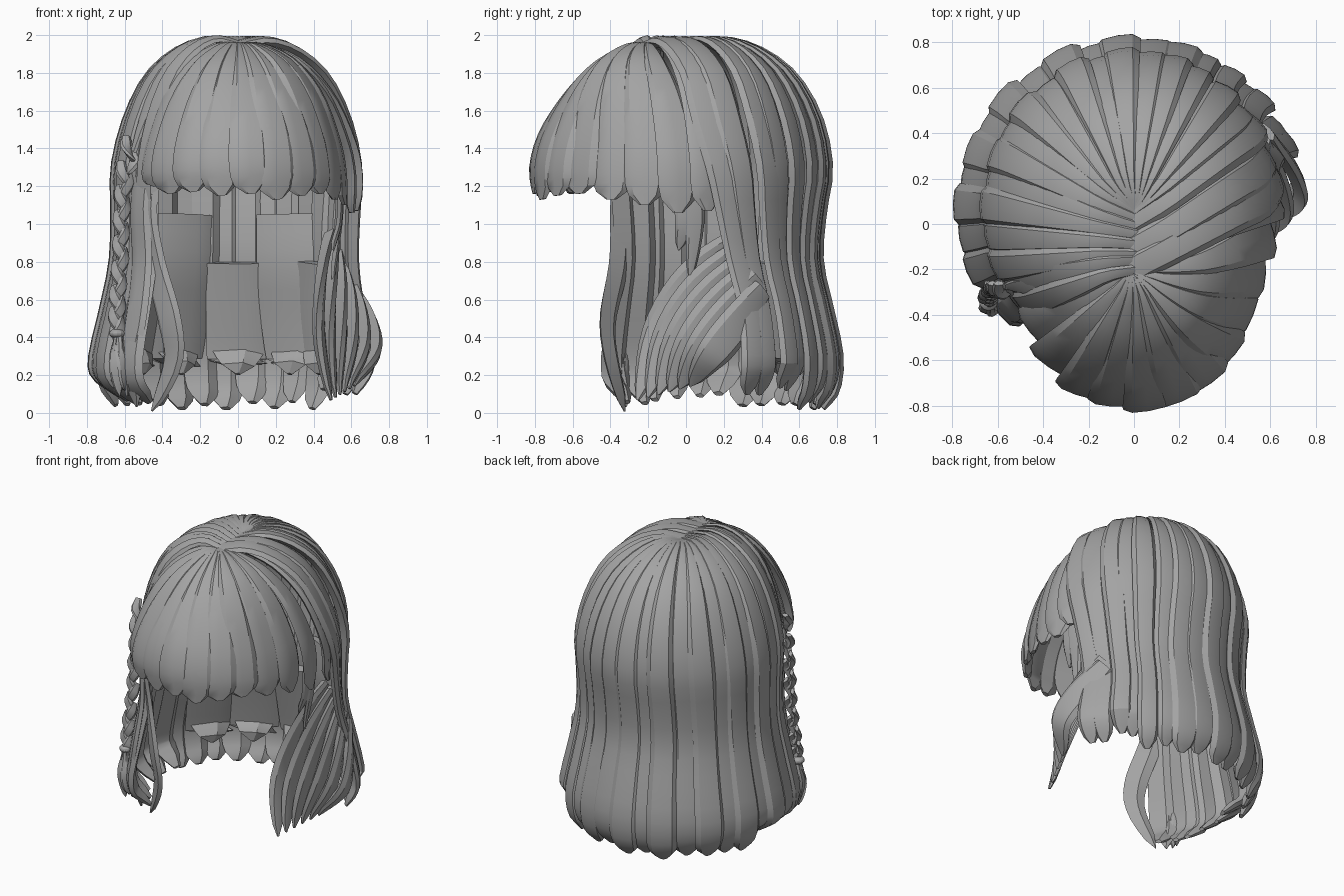
import bpy, bmesh, math, random
from mathutils import Vector as V

if "Cube" in bpy.data.objects:
    bpy.data.objects.remove(bpy.data.objects["Cube"])

random.seed(4)
hair = bpy.data.materials.new("grey hair")
hair.diffuse_color = (0.37, 0.37, 0.37, 1)
hair.use_nodes = True
hair.node_tree.nodes["Principled BSDF"].inputs["Base Color"].default_value = hair.diffuse_color

# Ridged, slightly shingled lock cross-section: (sideways, outward)
SECTION = [(-1, -0.75), (-0.7, -0.2), (0.0, 0.0), (0.65, 0.0), (1, -0.35), (0.3, -1)]


def smooth_path(pts, n):
    """Catmull-Rom samples through the points."""
    p = [V(q) for q in pts]
    p = [2 * p[0] - p[1]] + p + [2 * p[-1] - p[-2]]
    out = []
    for k in range(n):
        u = k / (n - 1) * (len(p) - 3)
        i = min(int(u), len(p) - 4)
        t = u - i
        a, b, c, d = p[i:i + 4]
        out.append(0.5 * (2 * b + (c - a) * t + (2 * a - 5 * b + 4 * c - d) * t * t
                          + (3 * b - a - 3 * c + d) * t ** 3))
    return out


def finish(name, bm):
    bmesh.ops.recalc_face_normals(bm, faces=bm.faces)
    me = bpy.data.meshes.new(name)
    bm.to_mesh(me)
    bm.free()
    me.materials.append(hair)
    ob = bpy.data.objects.new(name, me)
    bpy.context.collection.objects.link(ob)
    bpy.ops.object.select_all(action='DESELECT')
    ob.select_set(True)
    bpy.context.view_layer.objects.active = ob
    bpy.ops.object.shade_smooth_by_angle(angle=math.radians(28))


def lock(bm, pts, width, thick=0.05, n=22, axis=(0, 0)):
    """Sweep the lock section along a path; width(t, point) is the half width."""
    path = smooth_path(pts, n)
    rings = []
    for k, p in enumerate(path):
        t = k / (n - 1)
        tan = (path[min(k + 1, n - 1)] - path[max(k - 1, 0)]).normalized()
        out = p - V((axis[0], axis[1], min(p.z, 1.2)))
        out = (out - tan * out.dot(tan)).normalized()
        side = tan.cross(out)
        w = width(t, p)
        th = min(thick, 0.012 + w * 0.6)
        rings.append([bm.verts.new(p + side * (s * w) + out * (o * th)) for s, o in SECTION])
    m = len(SECTION)
    for a, b in zip(rings, rings[1:]):
        for j in range(m):
            bm.faces.new((a[j], a[(j + 1) % m], b[(j + 1) % m], b[j]))
    bm.faces.new(rings[0])
    bm.faces.new(rings[-1])


def blunt(t, start=0.88, tip=0.3):
    """Rounded end."""
    if t < start:
        return 1.0
    return tip + (1 - tip) * math.sqrt(max(0, 1 - ((t - start) / (1 - start)) ** 2))


def spindle(tip=0.08, power=0.6):
    return lambda t: tip + (1 - tip) * max(0, math.sin(math.pi * (0.18 + 0.82 * t))) ** power


# Outer shape of the long hair: height, side radius, back radius
HULL = [(1.965, -.015, 0), (1.995, .15, .15), (1.94, .32, .35), (1.8, .48, .54),
        (1.57, .595, .675), (1.3, .66, .73), (1.05, .66, .695), (.8, .67, .68),
        (.55, .72, .735), (.3, .775, .785)]


def hull_path(deg, tip, scale=1.0, first=0):
    """Path down the hull at one azimuth, starting on the centre parting."""
    origin = .05
    if deg < 35:
        origin -= .25 * (35 - deg) / 27
    elif deg > 150:
        origin -= .25 * (deg - 150) / 72
    end = .62 if deg > 165 else .69
    pts = []
    for z, rx, ry in HULL[first:] + [(tip + .1, .755, .765), (tip, end, end)]:
        # right-hand locks drift backwards on the way down
        drift = 16 * max(0, 1 - (deg - 8) / 60) * max(0, min(1, (1.5 - z) / .9))
        a = math.radians(deg + drift)
        h = min(1, rx / .655)
        if math.sin(a) < 0:
            ry *= 0.86
        if math.cos(a) < 0:
            rx *= 1.035
        pts.append((scale * rx * math.cos(a),
                    origin * (1 - h) + .05 * h + scale * ry * math.sin(a), z))
    return pts


# Long locks around the sides and back, each wide enough to meet its neighbours
bm = bmesh.new()
COUNT, N = 21, 28
step = (222 - 8) / (COUNT - 1)
for i in range(COUNT):
    deg = 8 + step * (i + random.uniform(-.2, .2) * (0 < i < COUNT - 1))
    tip = random.uniform(.01, .06) + (.08 if deg < 40 else .04 if 160 < deg < 205 else 0)
    size = random.uniform(.985, 1.005) - .022 * (i % 2)
    left = smooth_path(hull_path(deg - step / 2, tip, size), N)
    right = smooth_path(hull_path(deg + step / 2, tip, size), N)
    half = [max(.02, .68 * (a - b).length) for a, b in zip(left, right)]
    lock(bm, hull_path(deg, tip, size),
         lambda t, p: half[round(t * (N - 1))] * blunt(t), .06, N)
finish("long_hair", bm)

# Wide tapering inner locks at the nape
bm = bmesh.new()
for deg, first in ((38, 7), (62, 6), (90, 7), (118, 6), (142, 7)):
    lock(bm, hull_path(deg, .2, .9, first),
         lambda t, p: .17 * blunt(t, .35, .08), .06, n=14)
finish("nape_hair", bm)

# Fringe fanning from the front of the parting, ending in these tips
TIPS = [(-.45, -.47, 1.2), (-.37, -.62, 1.16), (-.25, -.74, 1.17), (-.1, -.79, 1.15),
        (.06, -.81, 1.16), (.2, -.77, 1.13), (.33, -.69, 1.15), (.43, -.57, 1.16),
        (.51, -.4, 1.13), (.565, -.22, 1.1), (.6, -.04, 1.06), (.62, .12, 1.07)]
FRONT = [(0, 1.96), (.17, 1.95), (.48, 1.84), (.72, 1.69), (.93, 1.5), (1.02, 1.32)]
SIDE = [(0, 1.965), (.25, 1.955), (.55, 1.87), (.8, 1.69), (.96, 1.45), (1.02, 1.27)]
bm = bmesh.new()
for k, (x, y, tz) in enumerate(TIPS):
    d = V((x, y + .2, 0))
    s = abs(d.x) / d.length
    sweep = .05 * s if .4 < x < .61 else 0
    pts = []
    for (hf, zf), (hs, zs) in zip(FRONT, SIDE):
        h, z = hf + (hs - hf) * s, zf + (zs - zf) * s
        pts.append((d.x * h, -.2 + d.y * h - sweep * math.sin(math.pi * min(h, 1)), z))
    pts.append((x + .015, y, tz))
    reach = d.length
    half = random.uniform(.105, .12)
    lock(bm, pts, lambda t, p: max(.02, half * min(1, math.hypot(p.x, p.y + .2) / reach))
         * blunt(t, .85, .25), n=20, axis=(0, -.15))
finish("fringe", bm)

# Curls sweeping forward on the right, rooted under the long hair
bm = bmesh.new()
for i in range(6):
    f = i / 5
    lock(bm, [(.5 + .1 * f, .3 + .12 * f, .92 - .27 * f),
              (.47 + .25 * f, .04 + .22 * f, .71 - .26 * f),
              (.46 + .29 * f, -.16 + .29 * f, .42 - .13 * f),
              (.5 + .12 * f, -.26 + .28 * f, .07 + .07 * f)],
         lambda t, p: .1 * spindle()(t), .06, n=16)
# Small locks in front of the ear
for y, z in ((-.02, .86), (.04, .7)):
    lock(bm, [(.56, y, 1.2), (.55, y + .01, 1.0), (.51, y - .02, z)],
         lambda t, p: .05 * spindle()(t), .03, n=9)
finish("right_curls", bm)

# Loose locks framing the left of the face
bm = bmesh.new()
for pts, w in (
        ([(-.44, -.36, 1.42), (-.5, -.36, 1.1), (-.46, -.37, .8), (-.38, -.43, .5),
          (-.36, -.41, .28), (-.46, -.33, .01)], .075),
        ([(-.5, -.32, 1.42), (-.54, -.33, 1.1), (-.53, -.35, .8), (-.56, -.39, .5),
          (-.6, -.37, .25), (-.54, -.32, .03)], .085)):
    lock(bm, pts, lambda t, p: w * (blunt(t, .5, .04)), .045, n=20)
finish("left_face_locks", bm)

# Lock feeding the braid from the parting
bm = bmesh.new()
lock(bm, [(0, -.2, 1.965), (-.2, -.25, 1.93), (-.38, -.28, 1.78), (-.5, -.28, 1.58),
          (-.57, -.28, 1.36)], lambda t, p: .015 + .045 * math.sin(math.pi * t), .04, n=14)
finish("braid_root", bm)

# Braid: alternating slanted plaits
bm = bmesh.new()
braid = smooth_path([(-.56, -.28, 1.4), (-.6, -.28, 1.2), (-.615, -.28, 1.0),
                     (-.62, -.29, .8), (-.635, -.31, .6), (-.64, -.33, .44)], 16)
for k, p in enumerate(braid):
    s = 1 if k % 2 else -1
    lock(bm, [p + V((s * .036, .01, .07)), p + V((s * .03, -.025, .02)),
              p + V((0, -.03, -.03)), p + V((-s * .02, -.01, -.07))],
         lambda t, q: .032 * spindle(.15)(t), .04, n=8, axis=(p.x, p.y + .03))
finish("braid", bm)

# Round hair tie
bm = bmesh.new()
bmesh.ops.create_uvsphere(bm, u_segments=12, v_segments=8, radius=.042)
for v in bm.verts:
    v.co = V((v.co.x - .64, v.co.y - .34, v.co.z * .65 + .42))
finish("hair_tie", bm)

# Tuft under the tie
bm = bmesh.new()
for k in range(6):
    a = math.tau * k / 6
    c, s = math.cos(a), math.sin(a)
    lock(bm, [(-.64 + .015 * c, -.34 + .015 * s, .41), (-.63 + .05 * c, -.35 + .05 * s, .28),
              (-.62 + .045 * c, -.35 + .045 * s, .18),
              (-.61 + .03 * c, -.34 + .03 * s, .09 + .03 * (k % 2))],
         lambda t, p: .038 * spindle()(t), .025, n=10, axis=(-.63, -.345))
finish("braid_tuft", bm)
